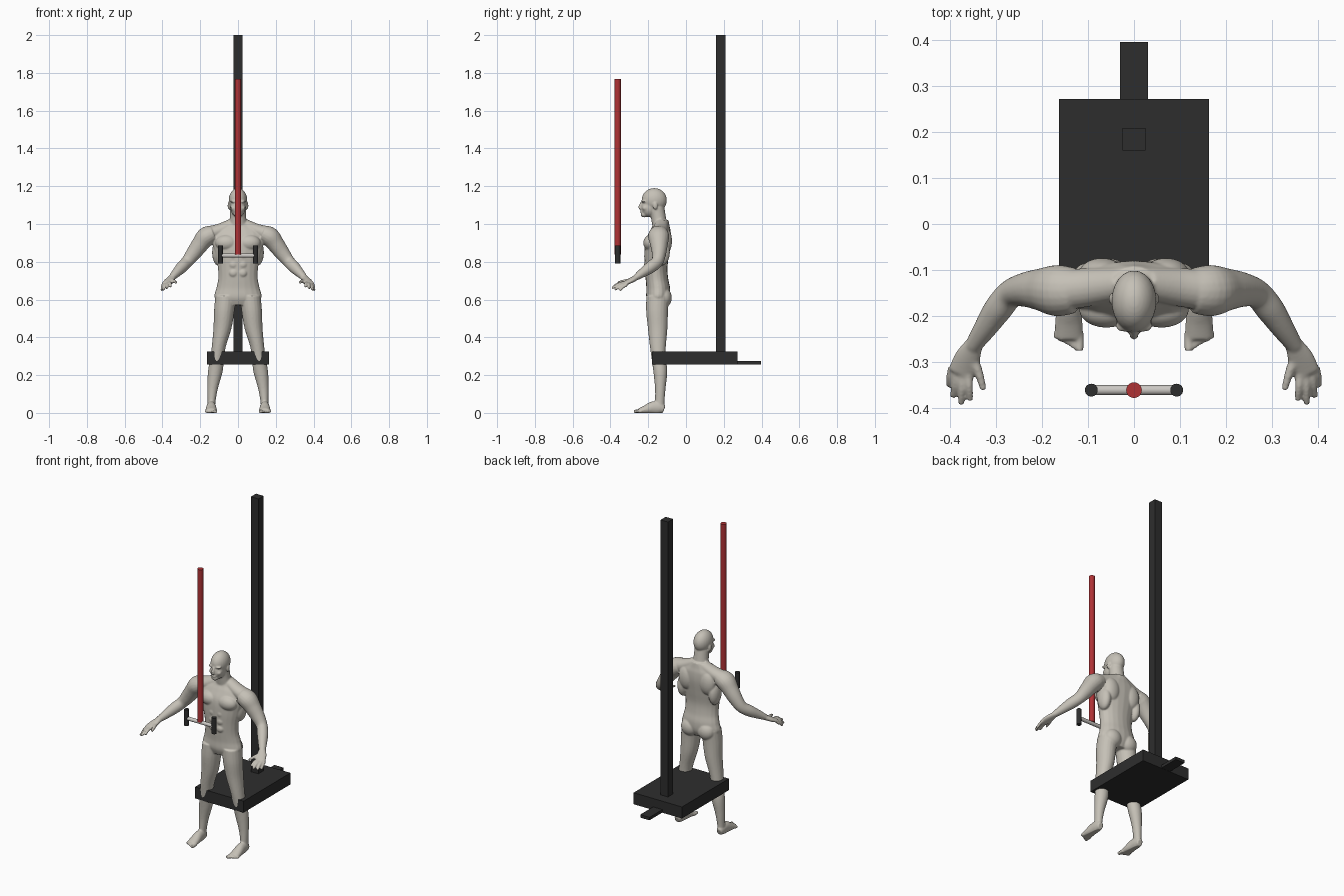
import bpy, bmesh, math
from mathutils import Vector, Matrix

cube = bpy.data.objects.get("Cube")
if cube:
    bpy.data.objects.remove(cube, do_unlink=True)


def material(name, rgb):
    m = bpy.data.materials.new(name)
    m.use_nodes = True
    color = (*rgb, 1)
    m.diffuse_color = color
    m.node_tree.nodes["Principled BSDF"].inputs["Base Color"].default_value = color
    return m


skin = material("pale skin", (.56, .53, .47))
cloth = material("slate shorts", (.1, .1, .13))
black = material("black frame", (.027, .027, .027))
red = material("red paint", (.43, .032, .036))
steel = material("light steel", (.6, .58, .55))


def add_object(name, bm, *mats):
    bmesh.ops.recalc_face_normals(bm, faces=bm.faces[:])
    mesh = bpy.data.meshes.new(name)
    bm.to_mesh(mesh)
    bm.free()
    for m in mats:
        mesh.materials.append(m)
    ob = bpy.data.objects.new(name, mesh)
    bpy.context.collection.objects.link(ob)
    bpy.ops.object.select_all(action='DESELECT')
    ob.select_set(True)
    bpy.context.view_layer.objects.active = ob
    return ob


def box(name, low, high, mat):
    low, high = Vector(low), Vector(high)
    bm = bmesh.new()
    bmesh.ops.create_cube(bm, size=1, matrix=Matrix.Translation((low + high) / 2)
                          @ Matrix.Diagonal((*(high - low), 1)))
    add_object(name, bm, mat)


def rod(name, a, b, radius, mat):
    a, b = Vector(a), Vector(b)
    turn = (b - a).to_track_quat('Z', 'Y').to_matrix().to_4x4()
    bm = bmesh.new()
    bmesh.ops.create_cone(bm, cap_ends=True, segments=32, radius1=radius, radius2=radius,
                          depth=(b - a).length, matrix=Matrix.Translation((a + b) / 2) @ turn)
    add_object(name, bm, mat)
    bpy.ops.object.shade_smooth_by_angle()


# Stand: platform, rear tongue and mast
box("platform", (-.163, -.18, .255), (.163, .272, .325), black)
box("rear_tongue", (-.031, .265, .256), (.031, .396, .274), black)
box("mast", (-.025, .16, .32), (.025, .209, 2), black)

# Hanging control bar
rod("red_pole", (0, -.362, .838), (0, -.362, 1.768), .017, red)
rod("cross_bar", (-.093, -.362, .833), (.093, -.362, .833), .011, steel)
for side, s in (("left", 1), ("right", -1)):
    rod(side + "_grip", (s * .093, -.362, .79), (s * .093, -.362, .887), .014, black)

# Figure: overlapping volumes fused into one skin
body = bmesh.new()


def ball(center, radii, pair=True):
    for s in ((1, -1) if pair else (1,)):
        place = Matrix.Translation((s * center[0], *center[1:]))
        bmesh.ops.create_uvsphere(body, u_segments=24, v_segments=16, radius=1,
                                  matrix=place @ Matrix.Diagonal((*radii, 1)))


def spline(keys, steps=5):
    """Catmull-Rom samples through keys of any width."""
    pts = [Vector(k) for k in keys]
    pts = [pts[0]] + pts + [pts[-1]]
    out = []
    for a, b, c, d in zip(pts, pts[1:], pts[2:], pts[3:]):
        for i in range(steps):
            t = i / steps
            out.append(b + (c - a) * (t / 2) + (a * 2 - b * 5 + c * 4 - d) * (t * t / 2)
                       + (b * 3 - a - c * 3 + d) * (t ** 3 / 2))
    return out + [pts[-1]]


def loft(keys, pair=True, upright=False, sides=20):
    """Skin elliptical sections (x, y, z, half width, half depth)."""
    path = spline(keys)
    for s in ((1, -1) if pair else (1,)):
        rings = []
        for i, p in enumerate(path):
            u, v = Vector((1, 0, 0)), Vector((0, 1, 0))
            if not upright:
                t = Vector(path[min(i + 1, len(path) - 1)][:3]) - Vector(path[max(i - 1, 0)][:3])
                u = t.cross(Vector((0, 0, 1))).normalized()
                v = u.cross(t).normalized()
            ring = []
            for k in range(sides):
                a = math.tau * k / sides
                q = Vector(p[:3]) + u * (p[3] * math.cos(a)) + v * (p[4] * math.sin(a))
                ring.append(body.verts.new((s * q.x, q.y, q.z)))
            rings.append(ring)
        for r, n in zip(rings, rings[1:]):
            for k in range(sides):
                j = (k + 1) % sides
                body.faces.new((r[k], r[j], n[j], n[k]))
        body.faces.new(rings[0])
        body.faces.new(rings[-1])


# Trunk and neck
loft([(0, -.15, .57, .08, .045), (0, -.148, .61, .124, .062), (0, -.147, .66, .115, .063),
      (0, -.154, .71, .105, .06), (0, -.158, .77, .107, .06), (0, -.155, .84, .122, .066),
      (0, -.148, .91, .138, .068), (0, -.137, .96, .135, .056), (0, -.132, .99, .09, .045),
      (0, -.132, 1.02, .05, .04)], pair=False, upright=True)
loft([(0, -.135, .97, .055, .04), (0, -.145, 1.03, .044, .04), (0, -.155, 1.09, .042, .04)],
     pair=False, upright=True)
ball((.06, -.186, .9), (.06, .04, .043))       # chest
ball((.07, -.108, .91), (.05, .034, .07))      # shoulder blade
ball((.105, -.13, .85), (.032, .045, .07))     # flank
ball((.055, -.117, .61), (.053, .042, .052))   # buttock
for z in (.74, .785, .83):
    ball((.024, -.208, z), (.023, .014, .021))  # abdomen
loft([(.03, -.13, 1, .035, .03), (.1, -.138, .965, .042, .036), (.17, -.145, .945, .045, .04)])

# Arms
loft([(.13, -.145, .95, .05, .045), (.168, -.145, .932, .056, .052), (.2, -.143, .893, .047, .046),
      (.235, -.143, .845, .038, .04), (.268, -.152, .802, .031, .033),
      (.296, -.185, .773, .031, .032), (.325, -.228, .743, .025, .025),
      (.352, -.268, .715, .018, .016)])
loft([(.346, -.258, .72, .018, .015), (.362, -.29, .702, .028, .014),
      (.377, -.326, .684, .03, .011)])

# Fingers and thumb
for knuckle, tip in (((.397, -.312, .678), (.404, -.352, .648)),
                     ((.387, -.322, .681), (.394, -.377, .652)),
                     ((.374, -.328, .684), (.377, -.393, .66)),
                     ((.361, -.328, .688), (.357, -.384, .669))):
    a, b = Vector(knuckle), Vector(tip)
    bend = (a + b) / 2 + Vector((0, 0, .005))
    loft([(*a, .009, .009), (*bend, .0085, .0085), (*b, .007, .007)], sides=12)
loft([(.355, -.285, .703, .013, .012), (.338, -.325, .697, .01, .01),
      (.328, -.362, .69, .007, .007)], sides=12)

# Legs
loft([(.065, -.15, .62, .055, .06), (.073, -.153, .54, .054, .058), (.082, -.15, .45, .048, .052),
      (.1, -.149, .36, .038, .043), (.109, -.146, .3, .036, .038), (.12, -.136, .22, .039, .037),
      (.134, -.136, .13, .028, .028), (.14, -.139, .06, .021, .025), (.141, -.14, .02, .021, .024)],
     upright=True)

# Feet and toes
loft([(.142, -.116, .018, .017, .02), (.142, -.14, .026, .023, .032), (.142, -.175, .027, .026, .034),
      (.142, -.215, .017, .03, .023), (.142, -.25, .009, .03, .014)])
for i in range(5):
    x, size = .119 + .0125 * i, (.01 if i == 0 else .007)
    loft([(x, -.235, .009, size, size), (x, -.276 + .0065 * i, .007, size, size)], sides=12)

# Head and face
ball((0, -.168, 1.126), (.049, .067, .064), pair=False)
ball((0, -.194, 1.086), (.04, .045, .05), pair=False)
ball((0, -.222, 1.05), (.02, .018, .015), pair=False)
ball((0, -.235, 1.065), (.015, .008, .007), pair=False)
loft([(0, -.232, 1.117, .007, .007), (0, -.244, 1.09, .009, .009), (0, -.24, 1.08, .011, .006)],
     pair=False)
ball((.02, -.222, 1.119), (.021, .014, .007))
ball((.024, -.216, 1.084), (.015, .016, .014))
ball((.048, -.163, 1.097), (.007, .013, .02))

figure = add_object("figure", body, skin, cloth)
remesh = figure.modifiers.new("fuse", 'REMESH')
remesh.mode = 'VOXEL'
remesh.voxel_size = .004
soften = figure.modifiers.new("soften", 'SMOOTH')
soften.factor = .5
soften.iterations = 6
for mod in ("fuse", "soften"):
    bpy.ops.object.modifier_apply(modifier=mod)

# Flat soles, and shorts cut into the skin at waist and hems
HEM, WAIST = .537, .703
bm = bmesh.new()
bm.from_mesh(figure.data)
for v in bm.verts:
    v.co.z = max(v.co.z, 0)
for z in (HEM, WAIST):
    bmesh.ops.bisect_plane(bm, geom=bm.verts[:] + bm.edges[:] + bm.faces[:], dist=.0001,
                           plane_co=(0, 0, z), plane_no=(0, 0, 1))
for f in bm.faces:
    c = f.calc_center_median()
    f.smooth = True
    f.material_index = int(HEM < c.z < WAIST and abs(c.x) < .2)
bm.to_mesh(figure.data)
bm.free()
figure.data.materials.clear()
for m in (skin, cloth):
    figure.data.materials.append(m)
